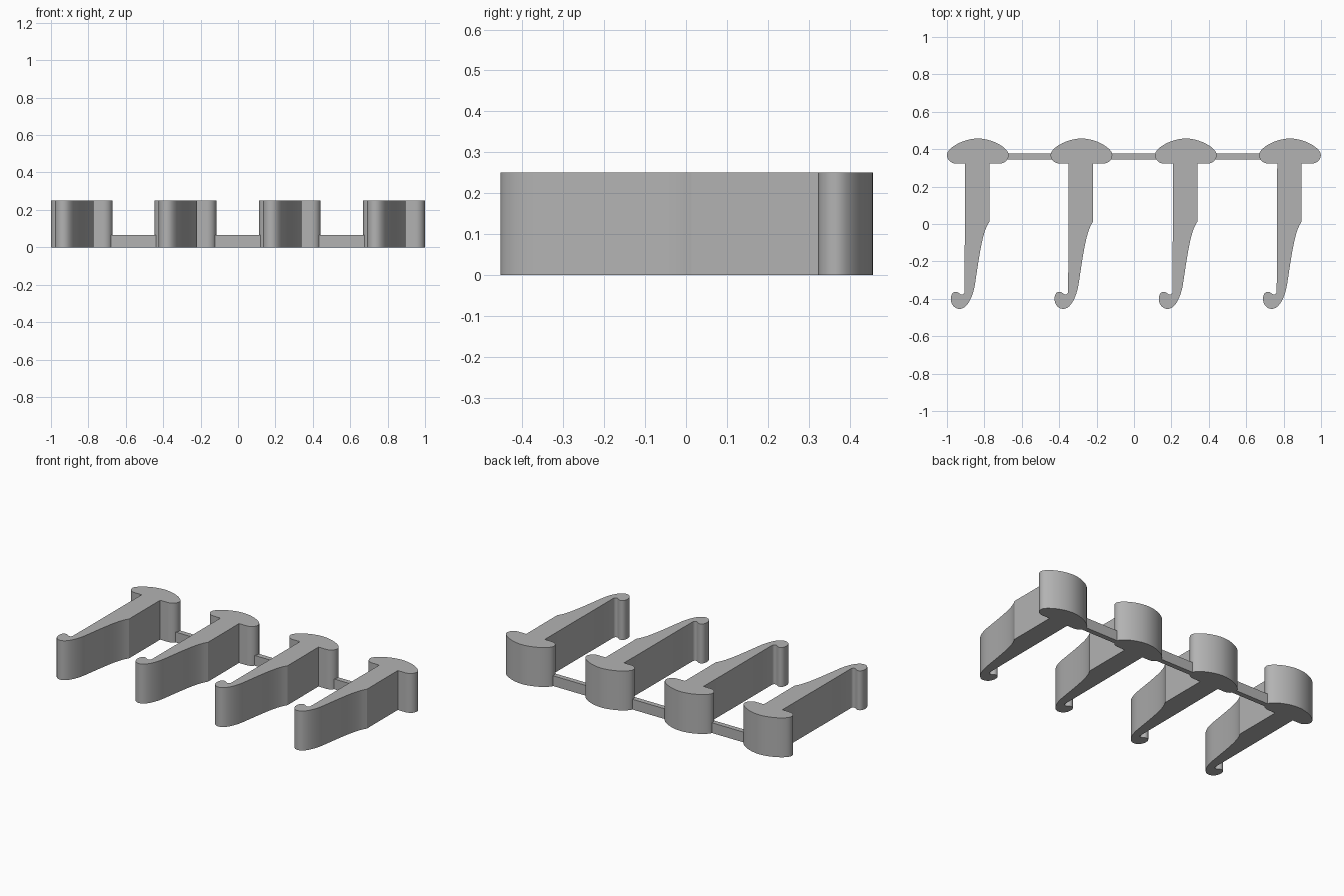
import bpy, bmesh
from mathutils import Vector
from mathutils.geometry import interpolate_bezier

cube = bpy.data.objects.get("Cube")
if cube:
    bpy.data.objects.remove(cube, do_unlink=True)

grey = bpy.data.materials.new("plain grey")
grey.use_nodes = True
grey.diffuse_color = (0.45, 0.45, 0.45, 1)
grey.node_tree.nodes["Principled BSDF"].inputs["Base Color"].default_value = (0.45, 0.45, 0.45, 1)

HEIGHT = 0.25
CENTRES = (-0.835, -0.281, 0.277, 0.834)

# Hook outline: start point, then straight steps (1 point) or bezier steps (3 points)
START = (0.062, 0.323)
STEPS = [
    [(0.115, 0.323)],                                        # flat underside of head
    [(0.145, 0.323), (0.165, 0.345), (0.165, 0.37)],         # rounded right end
    [(0.165, 0.405), (0.08, 0.457), (0.0, 0.457)],           # domed back
    [(-0.08, 0.457), (-0.165, 0.405), (-0.165, 0.37)],
    [(-0.165, 0.345), (-0.145, 0.323), (-0.115, 0.323)],     # rounded left end
    [(-0.068, 0.323)],
    [(-0.071, -0.365)],                                      # straight side of stem
    [(-0.078, -0.382), (-0.092, -0.378), (-0.1, -0.37)],     # notch
    [(-0.115, -0.355), (-0.144, -0.36), (-0.144, -0.4)],     # barb tip
    [(-0.144, -0.435), (-0.12, -0.454), (-0.097, -0.454)],   # rounded foot
    [(-0.055, -0.454), (-0.025, -0.385), (-0.015, -0.32)],
    [(0.005, -0.19), (0.02, -0.07), (0.049, -0.01)],         # tapering side
    [(0.062, 0.013)],
]


def outline():
    pts = [Vector(START)]
    for step in STEPS:
        p = [Vector(q) for q in step]
        if len(p) == 1:
            pts.append(p[0])
        else:
            pts += [Vector(q[:2]) for q in interpolate_bezier(pts[-1], *p, 12)[1:]]
    return pts


def extrude(name, points, height):
    """Prism standing on the ground from a flat outline."""
    bm = bmesh.new()
    face = bm.faces.new([bm.verts.new((p[0], p[1], 0)) for p in points])
    top = bmesh.ops.extrude_face_region(bm, geom=[face])["geom"]
    bmesh.ops.translate(bm, vec=(0, 0, height),
                        verts=[v for v in top if isinstance(v, bmesh.types.BMVert)])
    bmesh.ops.recalc_face_normals(bm, faces=bm.faces)
    mesh = bpy.data.meshes.new(name)
    bm.to_mesh(mesh)
    bm.free()
    mesh.materials.append(grey)
    obj = bpy.data.objects.new(name, mesh)
    bpy.context.collection.objects.link(obj)
    bpy.ops.object.select_all(action="DESELECT")
    obj.select_set(True)
    bpy.context.view_layer.objects.active = obj
    bpy.ops.object.shade_smooth_by_angle(angle=0.5)
    return obj


# Four identical clips
shape = outline()
for i, x in enumerate(CENTRES):
    clip = extrude(f"clip_{i + 1}", shape, HEIGHT)
    clip.location.x = x

# Thin low bars joining neighbouring heads
for i, (a, b) in enumerate(zip(CENTRES, CENTRES[1:])):
    x0, x1 = a + 0.15, b - 0.15
    extrude(f"link_bar_{i + 1}",
            [(x0, 0.344), (x1, 0.344), (x1, 0.376), (x0, 0.376)], 0.065)
